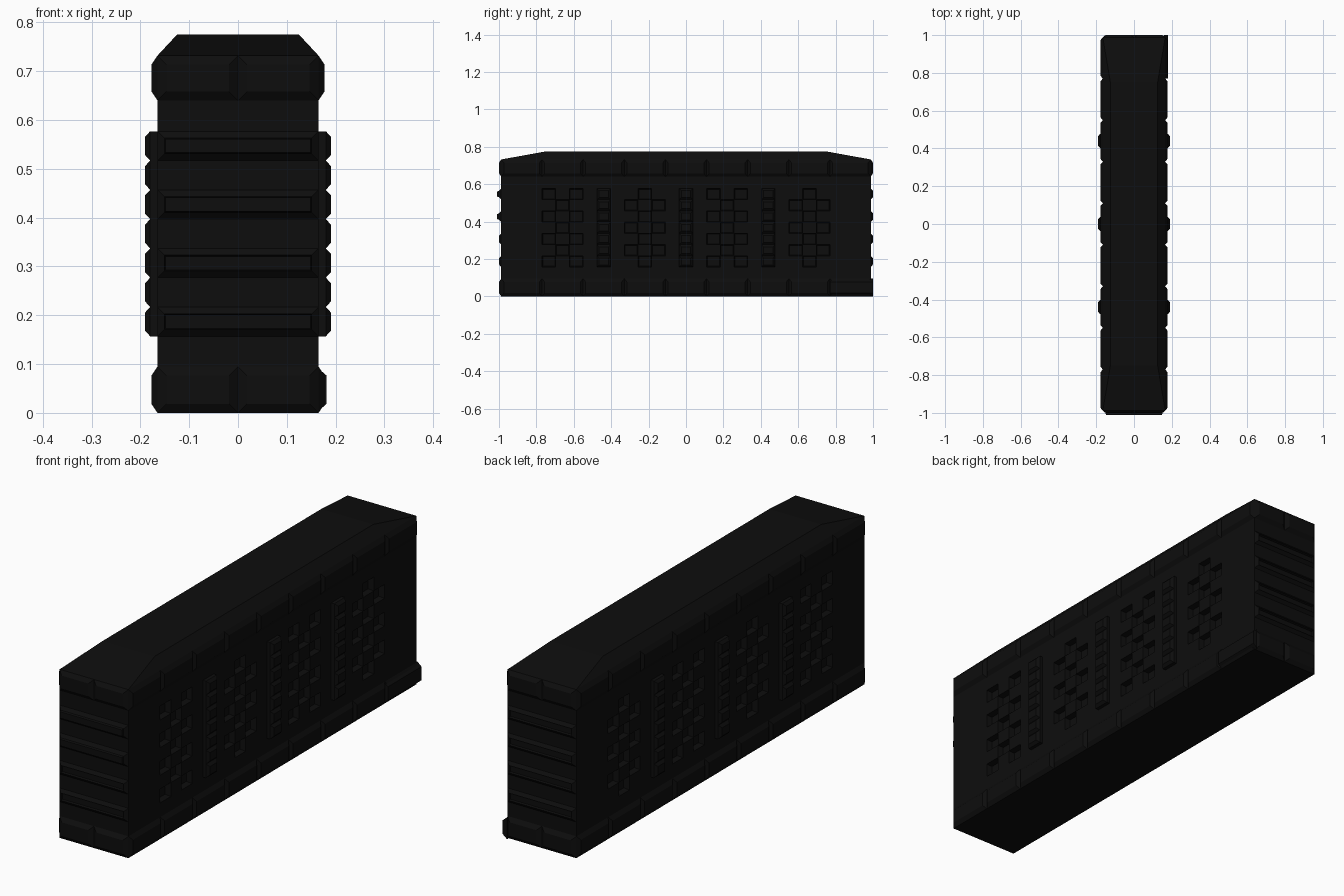
import bpy, bmesh
from mathutils import Vector

if "Cube" in bpy.data.objects:
    bpy.data.objects.remove(bpy.data.objects["Cube"])

mat = bpy.data.materials.new("near black")
mat.use_nodes = True
color = (0.004, 0.004, 0.004, 1)
mat.diffuse_color = color
mat.node_tree.nodes["Principled BSDF"].inputs["Base Color"].default_value = color

HX, HY = 0.165, 0.988            # body half sizes
SHOULDER, TOP = 0.732, 0.775
ROW0, ROW = 0.157, 0.06          # rows of the side pattern
COL = 0.0733                     # width of one pattern cell
SEG = 0.22                       # spacing of wall segments


def finish(name, bm):
    bmesh.ops.recalc_face_normals(bm, faces=bm.faces)
    mesh = bpy.data.meshes.new(name)
    bm.to_mesh(mesh)
    bm.free()
    mesh.materials.append(mat)
    obj = bpy.data.objects.new(name, mesh)
    bpy.context.collection.objects.link(obj)


def plate(bm, axis, sign, u, z, base, depth, inset=0.0, inset_u=None):
    """Chamfered block standing out from a side (axis 0) or an end (axis 1)."""
    inset_u = inset if inset_u is None else inset_u
    verts = bmesh.ops.create_cube(bm, size=2)["verts"]
    for v in verts:
        out = v.co[axis] > 0
        su, sz = v.co[1 - axis], v.co.z
        co = Vector((0, 0, 0))
        co[axis] = sign * (base + (depth if out else 0))
        co[1 - axis] = (u[0] + u[1]) / 2 + su * ((u[1] - u[0]) / 2 - (inset_u if out else 0))
        co.z = (z[0] + z[1]) / 2 + sz * ((z[1] - z[0]) / 2 - (inset if out else 0))
        v.co = co
    edge = sign * (base + depth)
    faces = {f for v in verts for f in v.link_faces}
    return [f for f in faces if all(abs(v.co[axis] - edge) < 1e-5 for v in f.verts)]


def row_z(i):
    return ROW0 + i * ROW, ROW0 + (i + 1) * ROW


# Body with a sloped top and checkered recesses on both long sides
bm = bmesh.new()
for v in bmesh.ops.create_cube(bm, size=2)["verts"]:
    v.co = (v.co.x * HX, v.co.y * HY, SHOULDER if v.co.z > 0 else 0)
bm.faces.ensure_lookup_table()
roof = max(bm.faces, key=lambda f: f.calc_center_median().z)
for v in bmesh.ops.extrude_face_region(bm, geom=[roof])["geom"]:
    if isinstance(v, bmesh.types.BMVert):
        v.co = (0.125 if v.co.x > 0 else -0.125, 0.75 if v.co.y > 0 else -0.75, TOP)
bmesh.ops.delete(bm, geom=[roof], context='FACES')
bmesh.ops.recalc_face_normals(bm, faces=bm.faces)


def cut(co, no):
    bmesh.ops.bisect_plane(bm, geom=bm.verts[:] + bm.edges[:] + bm.faces[:],
                           plane_co=co, plane_no=no)


groups = [SEG * k for k in (-1.5 * 2, -1, 1, 3)]
groups = [g for g in groups]
for g in groups:
    for k in (-1.5, -0.5, 0.5, 1.5):
        cut((0, g + k * COL, 0), (0, 1, 0))
for i in range(8):
    cut((0, 0, ROW0 + i * ROW), (0, 0, 1))

cells = []
for f in bm.faces:
    c = f.calc_center_median()
    if abs(f.normal.x) < 0.9:
        continue
    for n, g in enumerate(groups):
        col = round((c.y - g) / COL)
        row = int((c.z - ROW0) // ROW)
        if abs(col) <= 1 and 0 <= row <= 6 and (row + col + n) % 2 == 1:
            cells.append(f)
bmesh.ops.inset_individual(bm, faces=cells, thickness=0.006, depth=-0.025)
finish("wall_body", bm)

# Base and cap trims, split into chamfered segments
edges = [-HY] + [SEG * (k + 0.5) for k in range(-4, 4)] + [HY]
for name, z in (("base_trim", (0, 0.095)), ("cap_trim", (0.64, SHOULDER))):
    bm = bmesh.new()
    for s in (-1, 1):
        for a, b in zip(edges, edges[1:]):
            plate(bm, 0, s, (a, b), z, HX, 0.012, 0.018, 0.014)
        for u in ((-HX, 0), (0, HX)):
            plate(bm, 1, s, u, z, HY, 0.012, 0.018)
    finish(name, bm)

# Odd thicker block at one base corner
bm = bmesh.new()
plate(bm, 0, 1, (0.77, 1.0), (0, 0.095), HX - 0.005, 0.021, 0.018, 0)
finish("corner_block", bm)

# Notched pillars between the checkered groups
bm = bmesh.new()
for s in (-1, 1):
    for y in (-2 * SEG, 0, 2 * SEG):
        u = (y - COL / 2, y + COL / 2)
        plate(bm, 0, s, u, (ROW0, ROW0 + 7 * ROW), HX, 0.015)
        for i in range(7):
            plate(bm, 0, s, u, row_z(i), HX + 0.015, 0.011, 0.012)
finish("side_pillars", bm)

# Horizontal bands on both ends, with a shallow recess in each
bm = bmesh.new()
for s in (-1, 1):
    for i in (0, 2, 4, 6):
        face = plate(bm, 1, s, (-HX, HX), row_z(i), HY, 0.012, 0.014)
        bmesh.ops.recalc_face_normals(bm, faces=bm.faces)
        bmesh.ops.inset_individual(bm, faces=face, thickness=0.003, depth=-0.01)
finish("end_bands", bm)
